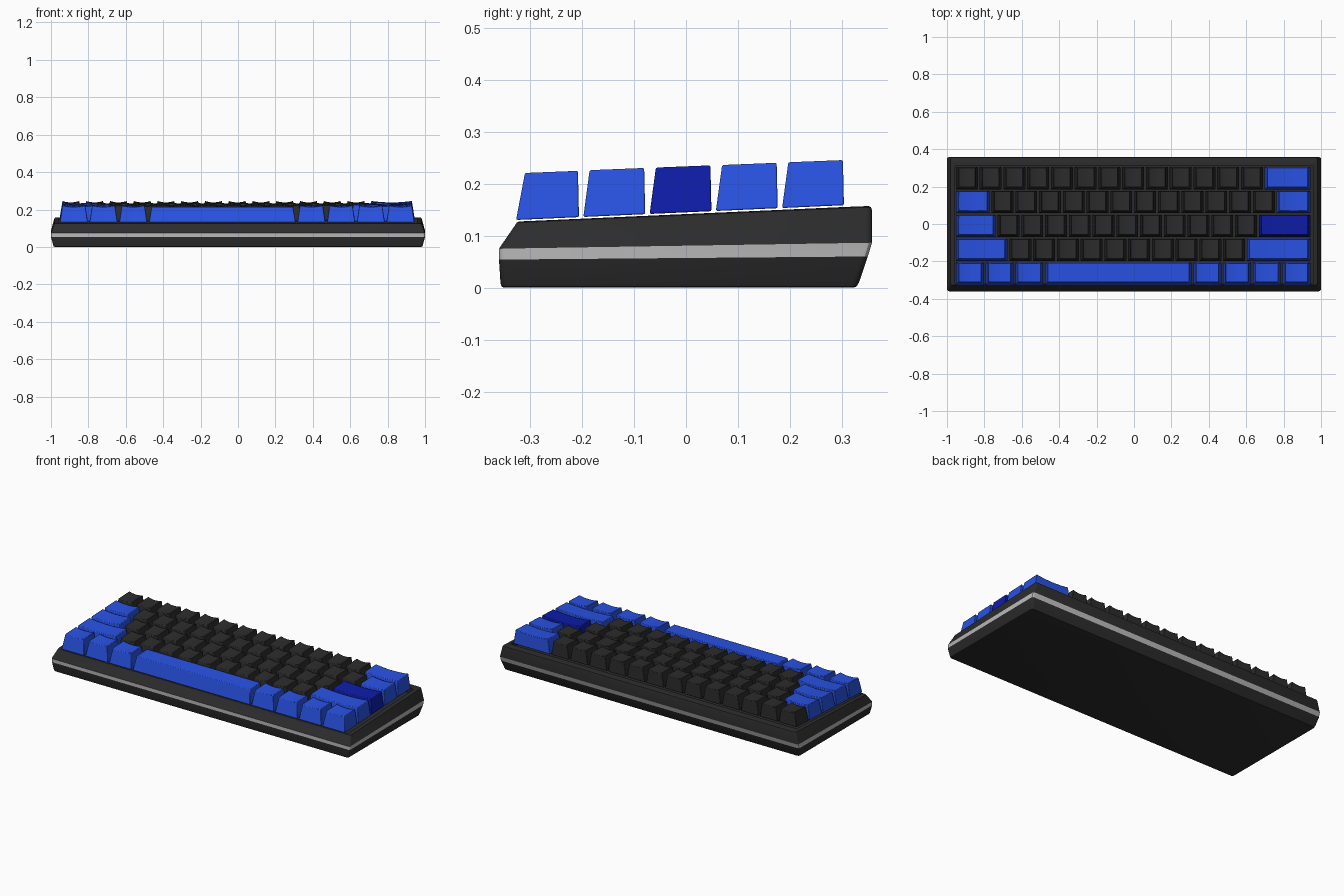
import bpy, bmesh, math

if "Cube" in bpy.data.objects:
    bpy.data.objects.remove(bpy.data.objects["Cube"])


def material(name, rgb):
    m = bpy.data.materials.new(name)
    m.diffuse_color = (*rgb, 1)
    m.use_nodes = True
    m.node_tree.nodes["Principled BSDF"].inputs["Base Color"].default_value = m.diffuse_color
    return m


BLACK = material("black_plastic", (0.025, 0.025, 0.025))
SILVER = material("silver_trim", (0.48, 0.48, 0.48))
BLUE = material("blue_plastic", (0.022, 0.085, 0.78))
NAVY = material("dark_blue_plastic", (0.004, 0.012, 0.40))


def finish(name, bm, mat, bevel=0):
    me = bpy.data.meshes.new(name)
    bm.to_mesh(me)
    bm.free()
    ob = bpy.data.objects.new(name, me)
    bpy.context.collection.objects.link(ob)
    me.materials.append(mat)
    if bevel:
        b = ob.modifiers.new("soft_edges", 'BEVEL')
        b.width, b.segments = bevel, 2
        b.limit_method, b.angle_limit = 'ANGLE', math.radians(40)
    bpy.ops.object.select_all(action='DESELECT')
    ob.select_set(True)
    bpy.context.view_layer.objects.active = ob
    bpy.ops.object.shade_smooth_by_angle(angle=math.radians(30))
    return ob


def ring(hx, y0, y1, z0, z1, r=0.012, n=3):
    """Rounded rectangle, tilted from z0 at the front to z1 at the back."""
    pts = []
    corners = [(hx - r, y1 - r), (-hx + r, y1 - r), (-hx + r, y0 + r), (hx - r, y0 + r)]
    for k, (cx, cy) in enumerate(corners):
        for i in range(n + 1):
            a = (k + i / n) * math.pi / 2
            y = cy + r * math.sin(a)
            pts.append((cx + r * math.cos(a), y, z0 + (z1 - z0) * (y - y0) / (y1 - y0)))
    return pts


def loft(name, rings, mat, cap_bottom=False, cap_top=False):
    bm = bmesh.new()
    vs = [[bm.verts.new(p) for p in r] for r in rings]
    for a, b in zip(vs, vs[1:]):
        for i in range(len(a)):
            j = (i + 1) % len(a)
            bm.faces.new((a[i], a[j], b[j], b[i]))
    if cap_bottom:
        bm.faces.new(vs[0][::-1])
    if cap_top:
        bm.faces.new(vs[-1])
    return finish(name, bm, mat)


# Case: lower shell, silver band, upper shell with recessed plate
band_low = ring(1.0, -0.36, 0.350, 0.054, 0.060)
band_high = ring(1.0, -0.36, 0.358, 0.075, 0.0865)
loft("case_lower", [ring(0.980, -0.350, 0.322, 0, 0),
                    ring(0.985, -0.355, 0.328, 0.002, 0.002),
                    ring(0.988, -0.357, 0.333, 0.008, 0.010),
                    band_low], BLACK, cap_bottom=True)
loft("case_band", [band_low, band_high], SILVER)
loft("case_upper", [band_high,
                    ring(0.983, -0.329, 0.358, 0.120, 0.149),
                    ring(0.981, -0.326, 0.356, 0.125, 0.155),
                    ring(0.977, -0.322, 0.351, 0.127, 0.157),
                    ring(0.958, -0.318, 0.311, 0.1275, 0.1555, 0.006),
                    ring(0.958, -0.318, 0.311, 0.098, 0.126, 0.006)], BLACK, cap_top=True)


# Keycap: tapered block with a shallow dished top, near-vertical back
def keycap(name, x0, x1, y0, y1, mat, front=0.012, dish=0.008, drop=0.0):
    bm = bmesh.new()
    n, taper = 8, 0.014
    cols = []
    for i in range(n + 1):
        t = i / n
        xb = x0 + (x1 - x0) * t
        xt = x0 + taper + (x1 - x0 - 2 * taper) * t
        sag = drop + dish * (1 - (2 * t - 1) ** 2)
        yf, yk = y0 + front, y1 - 0.002
        cols.append([bm.verts.new(p) for p in (
            (xb, y0, 0.145 + 0.045 * y0), (xb, y1, 0.145 + 0.045 * y1),
            (xt, yk, 0.2338 + 0.04 * yk - sag), (xt, yf, 0.2338 + 0.04 * yf - sag))])
    for a, b in zip(cols, cols[1:]):
        for i in range(4):
            j = (i + 1) % 4
            bm.faces.new((a[i], a[j], b[j], b[i]))
    bm.faces.new(cols[0][::-1])
    bm.faces.new(cols[-1])
    bmesh.ops.recalc_face_normals(bm, faces=bm.faces[:])
    return finish(name, bm, mat, bevel=0.003)


# Key rows from back to front: (width in units, colour)
K = [(1, BLACK)]
rows = [
    K * 13 + [(2, BLUE)],
    [(1.5, BLUE)] + K * 12 + [(1.5, BLUE)],
    [(1.75, BLUE)] + K * 11 + [(2.25, NAVY)],
    [(2.25, BLUE)] + K * 10 + [(2.75, BLUE)],
    [(1.25, BLUE)] * 3 + [(6.25, BLUE)] + [(1.25, BLUE)] * 4,
]
UNIT, GAP, LEFT = 0.127, 0.009, -0.957
for r, row in enumerate(rows):
    y0 = 0.185 - r * 0.1275
    y1 = y0 + 0.119
    x = LEFT
    for c, (w, mat) in enumerate(row):
        space = w > 6
        name = "spacebar" if space else f"key_row{r + 1}_{c + 1:02d}"
        keycap(name, x + GAP / 2, x + w * UNIT - GAP / 2, y0 - (0.002 if r == 4 else 0), y1, mat,
               front=0.017 if r == 4 else 0.012,
               dish=0.0 if space else 0.008, drop=0.008 if space else 0.0)
        x += w * UNIT
